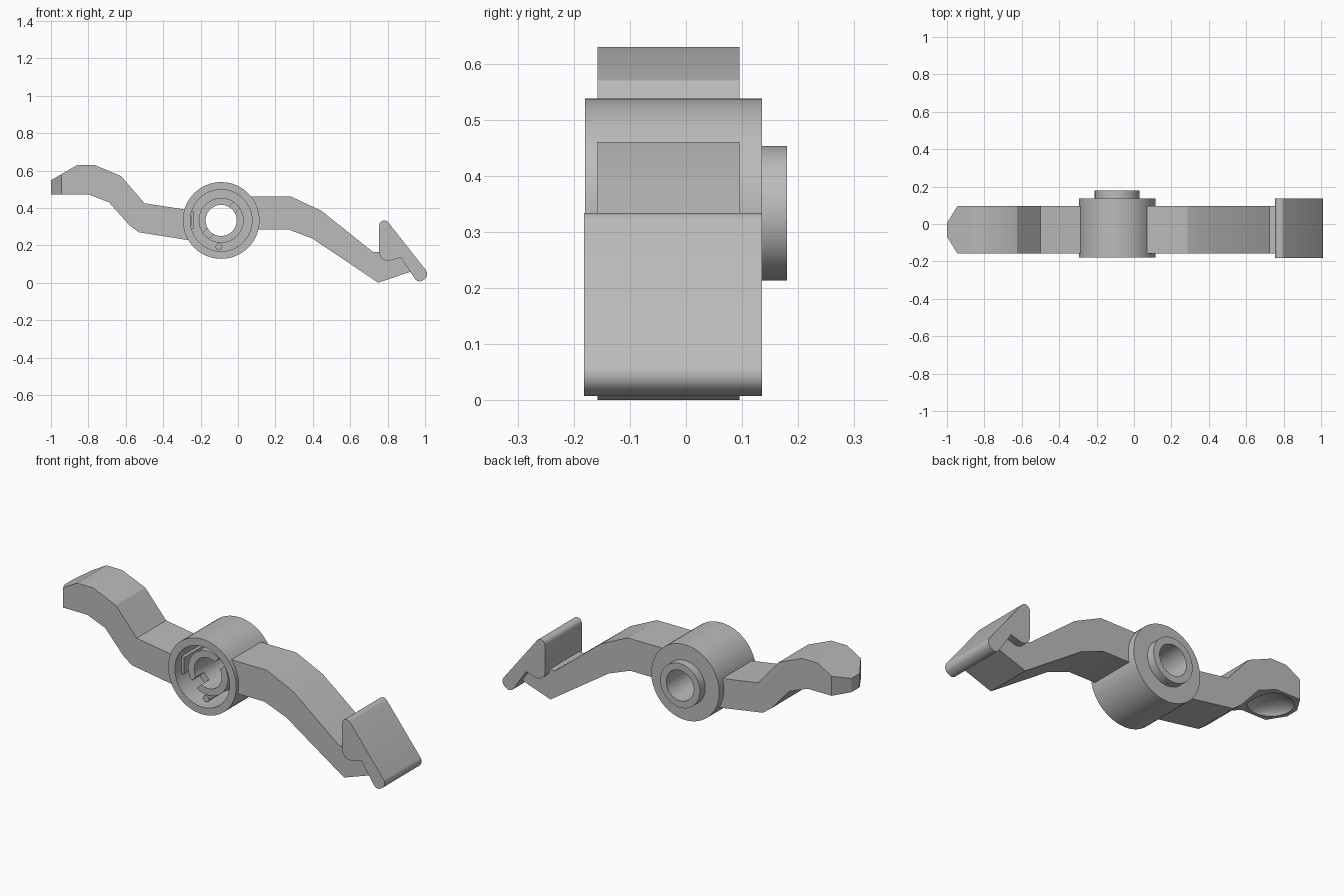
import bpy, bmesh, math
from mathutils import Vector, Matrix

if "Cube" in bpy.data.objects:
    bpy.data.objects.remove(bpy.data.objects["Cube"], do_unlink=True)

grey = bpy.data.materials.new("plain_grey")
grey.use_nodes = True
colour = (0.5, 0.5, 0.5, 1)
grey.diffuse_color = colour
grey.node_tree.nodes["Principled BSDF"].inputs["Base Color"].default_value = colour

HUB_X, HUB_Z = -0.09, 0.333


def rounded(points, steps=8):
    """Outline with optional corner radius as the third value."""
    out, n = [], len(points)
    for i, p in enumerate(points):
        c = Vector(p[:2])
        if len(p) < 3:
            out.append(c)
            continue
        a = (Vector(points[i - 1][:2]) - c).normalized()
        b = (Vector(points[(i + 1) % n][:2]) - c).normalized()
        half = a.angle(b) / 2
        start, end = c + a * p[2] / math.tan(half), c + b * p[2] / math.tan(half)
        mid = c + (a + b).normalized() * p[2] / math.sin(half)
        u, v = start - mid, end - mid
        sweep = u.angle(v)
        for k in range(steps + 1):
            t = k / steps
            out.append(mid + (u * math.sin((1 - t) * sweep) + v * math.sin(t * sweep)) / math.sin(sweep))
    return out


def finish(name, bm, smooth=True):
    bmesh.ops.recalc_face_normals(bm, faces=bm.faces)
    mesh = bpy.data.meshes.new(name)
    bm.to_mesh(mesh)
    bm.free()
    mesh.materials.append(grey)
    ob = bpy.data.objects.new(name, mesh)
    bpy.context.collection.objects.link(ob)
    if smooth:
        shade(ob)
    return ob


def shade(ob):
    bpy.ops.object.select_all(action='DESELECT')
    ob.select_set(True)
    bpy.context.view_layer.objects.active = ob
    bpy.ops.object.shade_smooth_by_angle(angle=math.radians(24))


def prism(name, points, lo, hi, axis='Y'):
    bm = bmesh.new()
    place = (lambda p: (p[0], lo, p[1])) if axis == 'Y' else (lambda p: (p[0], p[1], lo))
    face = bm.faces.new([bm.verts.new(place(p)) for p in rounded(points)])
    moved = bmesh.ops.extrude_face_region(bm, geom=[face])["geom"]
    step = Vector((0, hi - lo, 0)) if axis == 'Y' else Vector((0, 0, hi - lo))
    bmesh.ops.translate(bm, vec=step, verts=[g for g in moved if isinstance(g, bmesh.types.BMVert)])
    return finish(name, bm)


def lathe(name, profile, x, z, segments=64):
    """Closed (radius, y) profile turned around the y axis."""
    bm = bmesh.new()
    rings = []
    for s in range(segments):
        a = 2 * math.pi * s / segments
        rings.append([bm.verts.new((x + r * math.cos(a), y, z + r * math.sin(a))) for r, y in profile])
    n = len(profile)
    for s in range(segments):
        p, q = rings[s], rings[(s + 1) % segments]
        for i in range(n):
            j = (i + 1) % n
            bm.faces.new((p[i], p[j], q[j], q[i]))
    return finish(name, bm)


def boolean(ob, cutter, operation):
    mod = ob.modifiers.new(cutter.name, 'BOOLEAN')
    mod.operation, mod.object, mod.solver = operation, cutter, 'EXACT'
    cutter.hide_render = True
    cutter.hide_set(True)
    bpy.context.view_layer.objects.active = ob
    bpy.ops.object.modifier_apply(modifier=mod.name)
    bpy.data.objects.remove(cutter, do_unlink=True)
    shade(ob)


# Hub: outer shell, front recess, inner sleeve, through bore and rear boss
hub = lathe("hub", [(0.083, 0.18), (0.12, 0.18), (0.12, 0.135), (0.205, 0.135),
                    (0.205, -0.18), (0.165, -0.18), (0.165, 0.05), (0.12, 0.05),
                    (0.12, -0.13), (0.083, -0.13)], HUB_X, HUB_Z)

# Diagonal slot across the sleeve
bm = bmesh.new()
bmesh.ops.create_cube(bm, size=1, matrix=Matrix.Translation((HUB_X, -0.12, HUB_Z))
                      @ Matrix.Rotation(math.radians(-45), 4, 'Y') @ Matrix.Diagonal((0.27, 0.12, 0.045, 1)))
boolean(hub, finish("sleeve_slot", bm, False), 'DIFFERENCE')

# Spring pin and stop inside the recess
pin = [(HUB_X - 0.012 + 0.018 * math.cos(k * math.pi / 8),
        HUB_Z - 0.141 + 0.018 * math.sin(k * math.pi / 8)) for k in range(16)]
prism("spring_pin", pin, -0.13, 0.06)
prism("spring_stop", [(-0.25, 0.385), (-0.235, 0.38), (-0.235, 0.29), (-0.25, 0.285)], -0.13, 0.06)

# Lever arm with a rounded thumb end
lever = prism("lever_arm", [(-0.262, 0.388), (-0.50, 0.425), (-0.625, 0.57), (-0.765, 0.629),
                            (-0.86, 0.629), (-1.0, 0.548), (-1.0, 0.473), (-0.80, 0.473),
                            (-0.69, 0.43), (-0.58, 0.307), (-0.53, 0.27), (-0.262, 0.227)],
              -0.158, 0.095)
boolean(lever, prism("thumb_outline", [(-0.2, 0.2), (-0.88, 0.2), (-1.022, -0.031, 0.08),
                                       (-0.88, -0.262), (-0.2, -0.262)], 0, 1, 'Z'), 'INTERSECT')

# Shallow scoop under the thumb end
bm = bmesh.new()
bmesh.ops.create_uvsphere(bm, u_segments=40, v_segments=20, radius=1,
                          matrix=Matrix.Translation((-0.87, -0.031, 0.455))
                          @ Matrix.Diagonal((0.115, 0.115, 0.06, 1)))
boolean(lever, finish("thumb_scoop", bm), 'DIFFERENCE')

# Latch arm
prism("latch_arm", [(0.06, 0.46), (0.285, 0.46), (0.445, 0.385), (0.70, 0.182), (0.725, 0.163),
                    (0.76, 0.163), (0.80, 0.117), (0.87, 0.135), (0.925, 0.06), (0.75, 0.0),
                    (0.40, 0.235), (0.27, 0.285), (0.098, 0.285)], -0.158, 0.095)

# Hooked latch blade
prism("latch_blade", [(0.755, 0.385, 0.027), (0.755, 0.12, 0.045), (0.81, 0.117),
                      (0.87, 0.135), (0.962, -0.003, 0.03), (1.028, 0.037, 0.034)],
      -0.182, 0.135)
